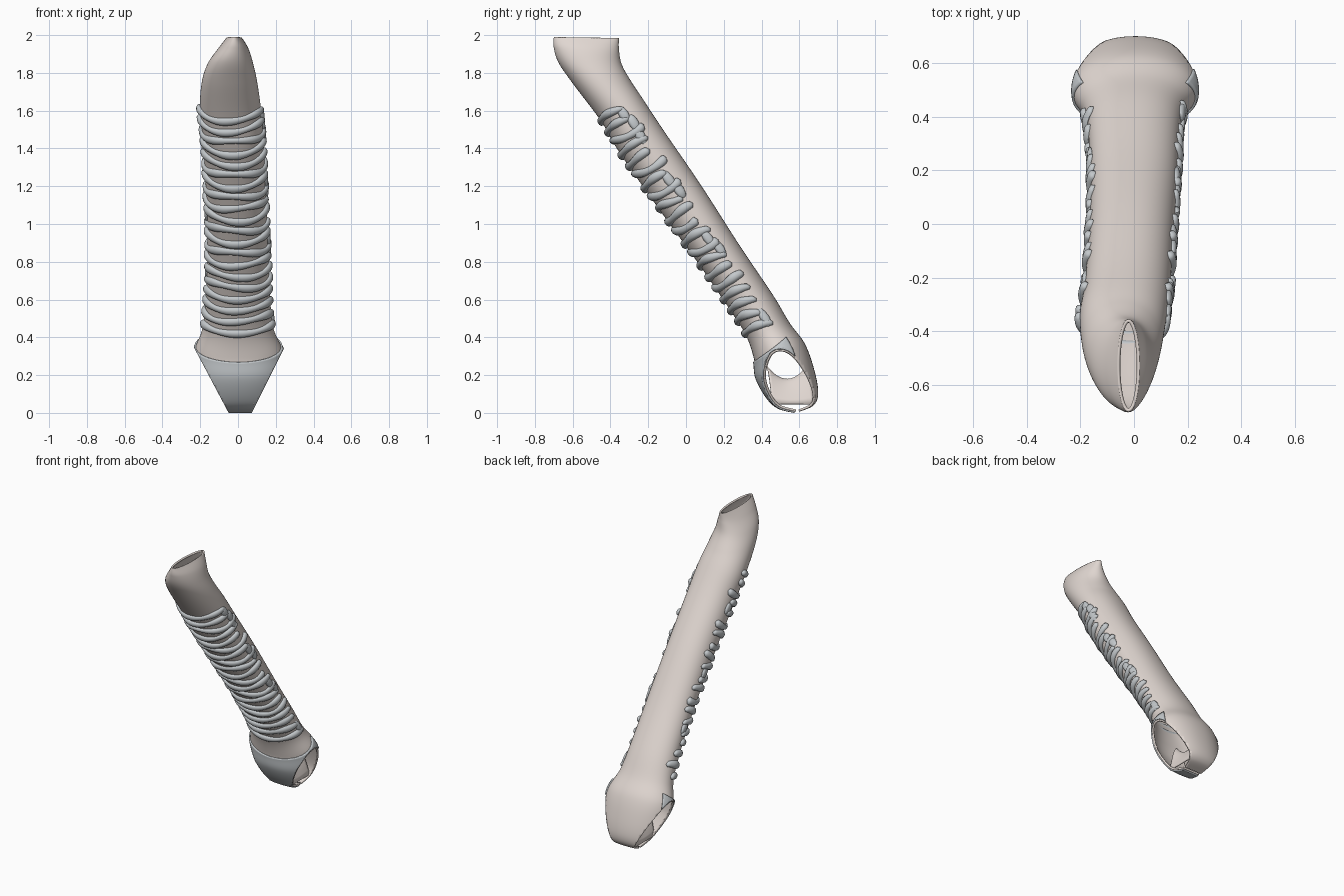
import bpy, bmesh, random
from math import sin, cos, pi, radians, copysign
from mathutils import Vector

if "Cube" in bpy.data.objects:
    bpy.data.objects.remove(bpy.data.objects["Cube"])

random.seed(4)

# sections down the airway: front y,z / back y,z / half width / x centre
SEC = [(-.70, 1.985, -.355, 1.98, .04, -.02), (-.70, 1.93, -.355, 1.92, .08, -.025),
       (-.675, 1.85, -.34, 1.84, .12, -.04), (-.60, 1.74, -.29, 1.75, .147, -.045),
       (-.45, 1.54, -.23, 1.66, .162, -.04), (-.35, 1.37, -.125, 1.50, .16, -.025),
       (-.14, 1.07, .08, 1.20, .158, -.01), (.07, .78, .285, .88, .162, .0),
       (.24, .53, .46, .62, .172, .0), (.32, .40, .55, .47, .19, .0),
       (.36, .28, .63, .36, .235, .003), (.375, .18, .68, .22, .24, .005),
       (.43, .08, .70, .10, .22, .005), (.49, .025, .675, .035, .2, .005),
       (.58, .002, .60, .002, .15, .005)]
N = len(SEC) - 1


def section(t):
    t = min(max(t, 0), N)
    i = min(int(t), N - 1)
    f = t - i
    p = [SEC[min(max(i + k, 0), N)] for k in (-1, 0, 1, 2)]
    return [.5 * (2 * b + (c - a) * f + (2 * a - 5 * b + 4 * c - d) * f * f
                  + (3 * b - a - 3 * c + d) * f ** 3) for a, b, c, d in zip(*p)]


def surf(t, th):
    yf, zf, yb, zb, h, cx = section(t)
    c = cos(th)
    s = copysign(abs(sin(th)) ** .93, sin(th))
    return Vector((cx + h * s, (yf + yb) / 2 + (yf - yb) / 2 * c,
                   (zf + zb) / 2 + (zf - zb) / 2 * c))


def point(t, th, off=0):
    p = surf(t, th)
    if off:
        e = .02
        n = (surf(t, th + e) - surf(t, th - e)).cross(surf(t + e, th) - surf(t - e, th))
        c = p - (surf(t, 0) + surf(t, pi)) / 2
        if n.dot(c) < 0:
            n = -n
        p = p + n.normalized() * off
    return p


def material(name, col):
    m = bpy.data.materials.new(name)
    m.diffuse_color = (*col, 1)
    m.use_nodes = True
    m.node_tree.nodes["Principled BSDF"].inputs["Base Color"].default_value = m.diffuse_color
    return m


LINING = material("lining", (.75, .68, .64))
CARTILAGE = material("cartilage", (.55, .58, .60))


def add_grid(bm, rows, close=False):
    vs = [[bm.verts.new(p) for p in r] for r in rows]
    n = len(rows[0])
    for a, b in zip(vs, vs[1:]):
        for j in range(n if close else n - 1):
            k = (j + 1) % n
            bm.faces.new((a[j], a[k], b[k], b[j]))
    return vs


def finish(name, bm, mat, thick=0, cut=False):
    if cut:  # slanted openings of the two branches
        for co, no in (((.24, 0, .33), (.33, 0, -.165)), ((-.235, 0, .345), (-.33, 0, -.175))):
            bmesh.ops.bisect_plane(bm, geom=bm.verts[:] + bm.edges[:] + bm.faces[:],
                                   plane_co=co, plane_no=no, clear_outer=True)
    bmesh.ops.recalc_face_normals(bm, faces=bm.faces)
    me = bpy.data.meshes.new(name)
    bm.to_mesh(me)
    bm.free()
    ob = bpy.data.objects.new(name, me)
    bpy.context.collection.objects.link(ob)
    me.materials.append(mat)
    me.shade_smooth()
    if thick:
        m = ob.modifiers.new("wall", 'SOLIDIFY')
        m.thickness = thick
        m.offset = -1
    bpy.context.view_layer.objects.active = ob
    ob.select_set(True)
    bpy.ops.object.shade_smooth_by_angle(angle=radians(50))
    ob.select_set(False)
    return ob


# airway wall, open at the top and at both branches
bm = bmesh.new()
add_grid(bm, [[point(i * N / 140, 2 * pi * j / 64) for j in range(64)] for i in range(141)], True)
finish("airway_wall", bm, LINING, .012, True)

# saddle ridge between the two branches
bm = bmesh.new()
rows = []
for i in range(17):
    v = i / 16 * 2 - 1
    ridge = .17 + .07 * v * v
    rows.append([(.005 + .075 * u, .535 + .11 * v + .03 * abs(u),
                  ridge - (ridge - .04) * abs(u) ** 1.6) for u in [k / 8 - 1 for k in range(17)]])
add_grid(bm, rows)
finish("branch_ridge", bm, LINING, .006)


# rounded cartilage bar hugging the wall, tapering at its ends
def bar(bm, t, a0, a1, half, height, wob=0, ph=0):
    n = max(8, int((a1 - a0) * 14))
    rows = []
    for i in range(n + 1):
        f = i / n
        th = a0 + (a1 - a0) * f
        d = min(f, 1 - f) * (a1 - a0) / .14
        k = max(.12, (1 - (1 - min(d, 1)) ** 2) ** .5)
        k *= 1 + .15 * sin(5 * th + ph)
        tt = t + wob * sin(2.3 * th + ph)
        rows.append([point(tt + half * k * cos(q), th, .002 + height * k * sin(q))
                     for q in [2 * pi * j / 10 for j in range(10)]])
    vs = add_grid(bm, rows, True)
    bm.faces.new(vs[0])
    bm.faces.new(vs[-1])


# front surface parameter for evenly spaced rings
def t_at(z):
    lo, hi = 3, 11
    for _ in range(30):
        m = (lo + hi) / 2
        lo, hi = (m, hi) if section(m)[1] > z else (lo, m)
    return lo


# cartilage rings with irregular ends and side bridges
bm = bmesh.new()
RINGS = 20
ts = [t_at(1.545 - i * (1.545 - .425) / (RINGS - 1)) for i in range(RINGS)]
for i, t in enumerate(ts):
    slope = abs(section(t + .2)[1] - section(t - .2)[1]) / .4 * 1.2
    ends = [radians(random.uniform(92, 122)) for _ in range(2)]
    bar(bm, t, -ends[0], ends[1], .021 / slope, .016, .012 / slope, random.uniform(0, 6))
for i, side, ang in ((0, 1, 88), (1, 1, 98), (2, 1, 95), (6, 1, 92), (7, 1, 98), (11, 1, 90),
                     (12, 1, 100), (18, 1, 98), (3, -1, 95), (9, -1, 90), (14, -1, 96)):
    a = radians(ang) * side
    t = (ts[i] + ts[i + 1]) / 2
    bar(bm, t, a - .2, a + .2, (ts[i + 1] - ts[i]) * .62, .012)
finish("cartilage_rings", bm, CARTILAGE)

# forked cartilage plate around the lower front
bm = bmesh.new()
A = radians(118)
rows = []
for j in range(61):
    th = -A + 2 * A * j / 60
    t0 = 10.15 - .65 * (abs(th) / A) ** 1.5
    rows.append([point(t0 + (13.9 - t0) * i / 40, th, .008) for i in range(41)])
add_grid(bm, rows)
finish("fork_cartilage", bm, CARTILAGE, .012, True)
# settle the model on the ground
low = 1e9
for o in bpy.data.objects:
    low = min(low, min(v.co.z for v in o.data.vertices))
for o in bpy.data.objects:
    o.location.z -= low
